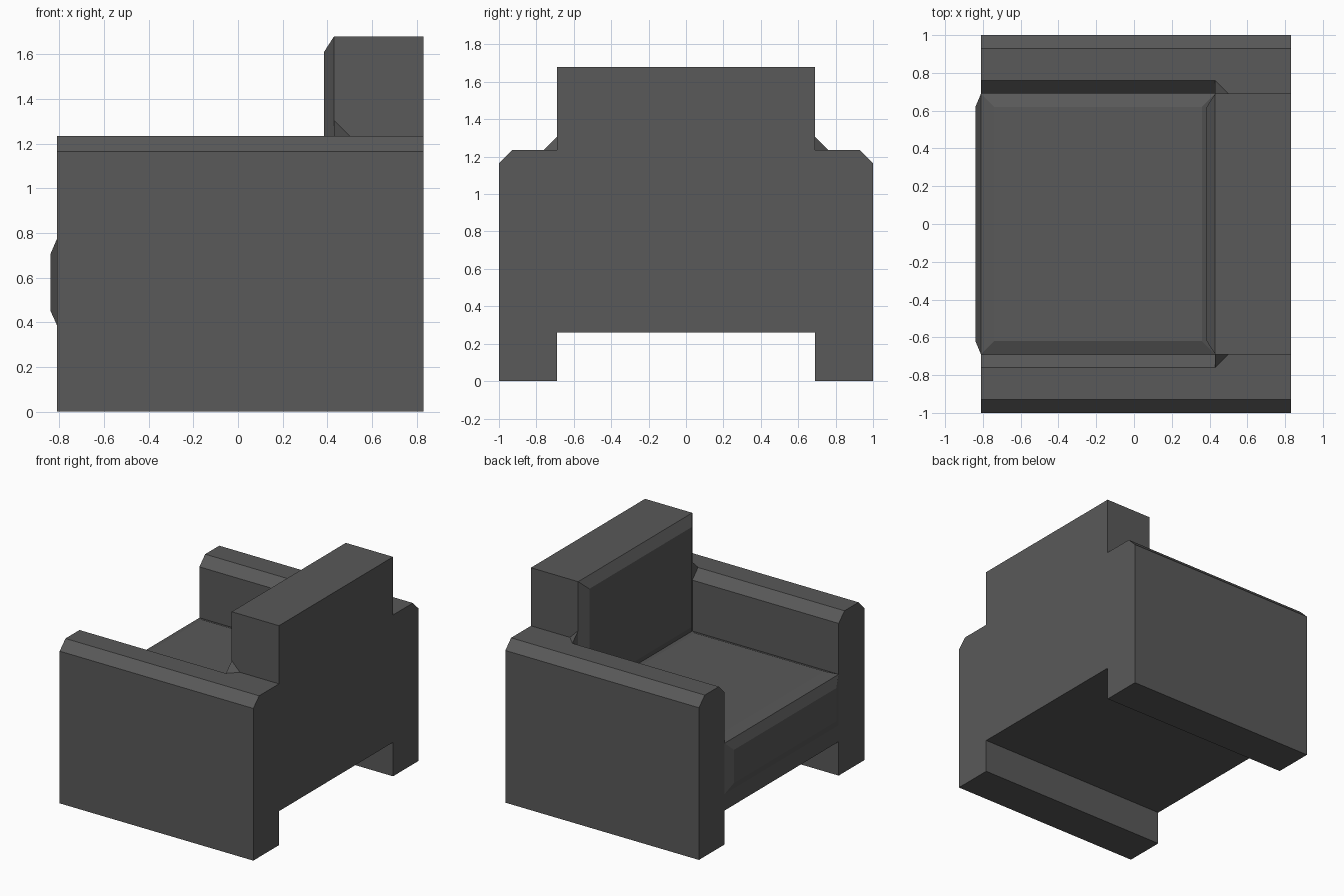
import bpy
from mathutils import Vector

if "Cube" in bpy.data.objects:
    bpy.data.objects.remove(bpy.data.objects["Cube"])

grey = bpy.data.materials.new("charcoal_fabric")
grey.diffuse_color = (0.1, 0.1, 0.1, 1)
grey.use_nodes = True
grey.node_tree.nodes["Principled BSDF"].inputs["Base Color"].default_value = grey.diffuse_color

# Main measurements
FRONT, PANEL, BACK = -0.81, 0.43, 0.83      # x stations
IN, OUT, C = 0.69, 1.0, 0.07                # arm inner / outer y, chamfer size
LOW, SEAT, ARM, TOP = 0.26, 0.775, 1.235, 1.68


def part(name, core, faces, mirror=False):
    """Object from faces, each turned to point away from an inner core point."""
    core, verts, polys = Vector(core), [], []
    index = {}
    for f in faces:
        pts = [Vector(p) for p in f]
        n = (pts[1] - pts[0]).cross(pts[2] - pts[1])
        if n.dot(sum(pts, Vector()) / len(pts) - core) < 0:
            pts.reverse()
        poly = []
        for p in pts:
            key = tuple(round(c, 4) for c in p)
            if key not in index:
                index[key] = len(verts)
                verts.append(key)
            poly.append(index[key])
        polys.append(poly)
    me = bpy.data.meshes.new(name)
    me.from_pydata(verts, [], polys)
    me.materials.append(grey)
    ob = bpy.data.objects.new(name, me)
    bpy.context.collection.objects.link(ob)
    if mirror:
        m = ob.modifiers.new("other_side", 'MIRROR')
        m.use_axis = (False, True, False)
    return ob


def sweep(path, x0, x1):
    """Quads made by extruding an open y-z path along x."""
    return [[(x0, *a), (x0, *b), (x1, *b), (x1, *a)] for a, b in zip(path, path[1:])]


def cap(path, x):
    return [(x, *p) for p in path]


def pad(name, to_xyz, outer, inner, base, height):
    """Bevelled raised panel without a base; rectangles are u0, u1, v0, v1."""
    def ring(r, h):
        u0, u1, v0, v1 = r
        return [to_xyz(u, v, h) for u, v in ((u0, v0), (u1, v0), (u1, v1), (u0, v1))]
    a, b = ring(outer, base), ring(inner, height)
    faces = [[a[i], a[(i + 1) % 4], b[(i + 1) % 4], b[i]] for i in range(4)] + [b]
    core = sum((Vector(p) for p in a), Vector()) / 4
    part(name, core, faces)


# Arms: chamfered on both top edges in front of the backrest, outer edge only beside it
side = [(IN, LOW), (IN, 0), (OUT, 0), (OUT, ARM - C), (OUT - C, ARM)]
front_arm = side + [(IN + C, ARM), (IN, ARM - C), (IN, SEAT)]
back_arm = side + [(IN, ARM)]
part("arm", (0.3, 0.85, 0.6),
     sweep(front_arm, FRONT, PANEL) + sweep(back_arm, PANEL, BACK)
     + [cap(front_arm, FRONT), cap(back_arm, BACK)], mirror=True)

# Small corner gusset where arm meets backrest
p, q, r = (PANEL, IN + C, ARM), (PANEL + C, IN, ARM), (PANEL, IN, ARM + C)
part("corner_gusset", (0.44, 0.69, 1.22),
     [[p, q, r], [(PANEL, IN, ARM - C), p, r]], mirror=True)

# Seat base: underside and lower front rail
part("seat_base", (0, 0, 0.5),
     sweep([(-IN, LOW), (IN, LOW)], FRONT, BACK)
     + [cap([(-IN, LOW), (IN, LOW), (IN, 0.385), (-IN, 0.385)], FRONT)])

# Backrest block
part("backrest", (0.63, 0, 1),
     sweep([(-IN, ARM), (-IN, TOP), (IN, TOP), (IN, ARM)], PANEL, BACK)
     + [cap([(-IN, LOW), (IN, LOW), (IN, TOP), (-IN, TOP)], BACK)])

# Bevelled cushions: seat top, front panel, back panel
pad("seat_cushion", lambda u, v, h: (u, v, h),
    (FRONT, PANEL, -IN, IN), (FRONT + C, PANEL - C, C - IN, IN - C), SEAT, SEAT + 0.03)
pad("front_panel", lambda u, v, h: (h, u, v),
    (-IN, IN, 0.385, SEAT), (C - IN, IN - C, 0.452, SEAT - C), FRONT, -0.84)
pad("back_cushion", lambda u, v, h: (h, u, v),
    (-IN, IN, SEAT, TOP), (C - IN, IN - C, SEAT + C, TOP - C), PANEL, 0.385)
